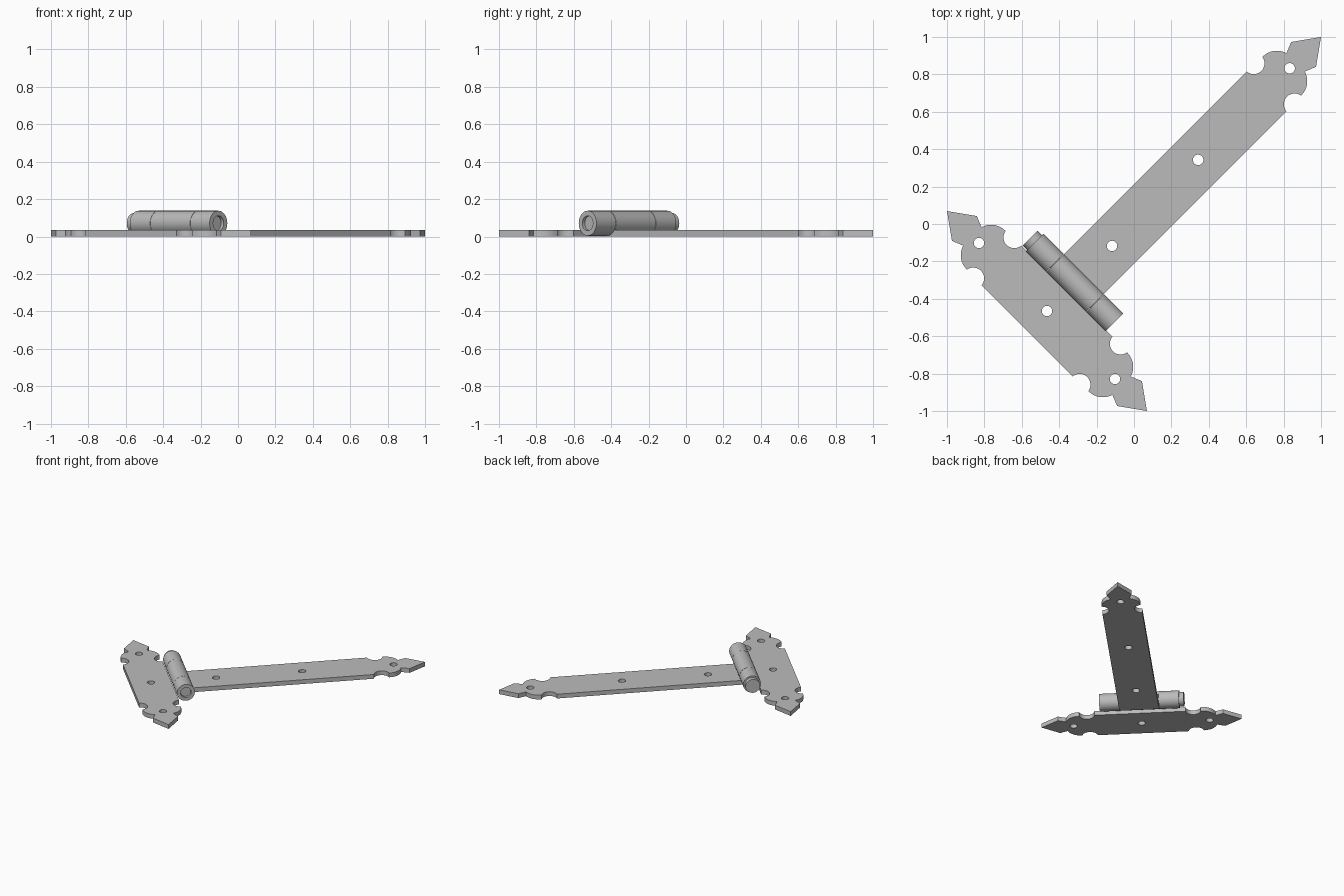
import bpy, bmesh
from math import pi, sin, cos, radians
from mathutils import Matrix, Vector

cube = bpy.data.objects.get("Cube")
if cube:
    bpy.data.objects.remove(cube)

THICK = 0.035
HALF = 0.15           # half width of both plates
PIN_U, PIN_Z = -0.446, 0.071
LEAF_U = -0.658
TURN = Matrix.Rotation(radians(45), 4, "Z")

steel = bpy.data.materials.new("grey_steel")
steel.use_nodes = True
steel.diffuse_color = (0.5, 0.5, 0.5, 1)
steel.node_tree.nodes["Principled BSDF"].inputs["Base Color"].default_value = (0.5, 0.5, 0.5, 1)


def arc(cx, cy, r, a0, a1, n=12):
    angles = [radians(a0 + (a1 - a0) * i / n) for i in range(n + 1)]
    return [(cx + r * cos(a), cy + r * sin(a)) for a in angles]


def spear_end(tip):
    """Ornamental end pointing along +x, from the -y corner round to the +y corner."""
    half = arc(-0.354, 0.155, 0.058, 184, 352)       # scalloped notch
    half += arc(-0.294, 0.04, 0.106, 78, 16)         # rounded shoulder
    half += [(-0.132, 0.094)]                        # spear barb
    lower = [(tip + x, -y) for x, y in half]
    upper = [(tip + x, y) for x, y in reversed(half)]
    return lower + [(tip, 0)] + upper


def finish(name, bm):
    bmesh.ops.remove_doubles(bm, verts=bm.verts, dist=0.0002)
    bmesh.ops.recalc_face_normals(bm, faces=bm.faces)
    bm.transform(TURN)
    mesh = bpy.data.meshes.new(name)
    bm.to_mesh(mesh)
    bm.free()
    mesh.materials.append(steel)
    obj = bpy.data.objects.new(name, mesh)
    bpy.context.collection.objects.link(obj)
    bpy.ops.object.select_all(action="DESELECT")
    obj.select_set(True)
    bpy.context.view_layer.objects.active = obj
    bpy.ops.object.shade_smooth_by_angle(angle=radians(30))
    return obj


def plate(name, outline, holes):
    """Flat plate with round screw holes."""
    curve = bpy.data.curves.new(name, "CURVE")
    curve.dimensions = "2D"
    curve.fill_mode = "BOTH"
    curve.extrude = THICK / 2
    loops = [outline] + [arc(x, y, 0.028, 0, 345, 23) for x, y in holes]
    for pts in loops:
        spline = curve.splines.new("POLY")
        spline.points.add(len(pts) - 1)
        for p, (x, y) in zip(spline.points, pts):
            p.co = (x, y, 0, 1)
        spline.use_cyclic_u = True
    temp = bpy.data.objects.new(name + "_outline", curve)
    bpy.context.collection.objects.link(temp)
    bpy.context.view_layer.update()
    mesh = bpy.data.meshes.new_from_object(temp.evaluated_get(bpy.context.evaluated_depsgraph_get()))
    bm = bmesh.new()
    bm.from_mesh(mesh)
    bpy.data.objects.remove(temp)
    bpy.data.curves.remove(curve)
    bpy.data.meshes.remove(mesh)
    bm.transform(Matrix.Translation((0, 0, THICK / 2)))
    return finish(name, bm)


def turned(name, profile, closed):
    """Revolve (radius, position) points around the pin axis."""
    bm = bmesh.new()
    verts = [bm.verts.new((r, v, 0)) for r, v in profile]
    pairs = list(zip(verts, verts[1:]))
    if closed:
        pairs.append((verts[-1], verts[0]))
    edges = [bm.edges.new(p) for p in pairs]
    bmesh.ops.spin(bm, geom=verts + edges, cent=(0, 0, 0), axis=(0, 1, 0),
                   angle=2 * pi, steps=40)
    bm.transform(Matrix.Translation((PIN_U, 0, PIN_Z)))
    return finish(name, bm)


# Long strap, reaching under the middle knuckle
strap = [(PIN_U - 0.01, HALF), (PIN_U - 0.01, -HALF)] + spear_end(1.414)
plate("strap", strap, [(-0.166, 0), (0.485, 0), (1.177, 0)])

# Cross leaf, with the same spear end at both ends
top = [(LEAF_U - y, x) for x, y in spear_end(0.756)]
bottom = [(LEAF_U + y, -x) for x, y in spear_end(0.756)]
plate("cross_leaf", top + bottom, [(LEAF_U, v) for v in (-0.514, 0, 0.514)])

# Barrel knuckles
OUTER, BORE = 0.067, 0.04
for name, a, b in (("lower_knuckle", -0.298, -0.152),
                   ("middle_knuckle", -0.15, 0.15),
                   ("upper_knuckle", 0.152, 0.305)):
    turned(name, [(BORE, a), (OUTER, a), (OUTER, b), (BORE, b)], True)

# Pin, recessed at one end and headed at the other
turned("hinge_pin", [(0, -0.28), (BORE - 0.001, -0.28), (BORE - 0.001, 0.305),
                     (0.055, 0.305), (0.055, 0.34), (0, 0.34)], False)
